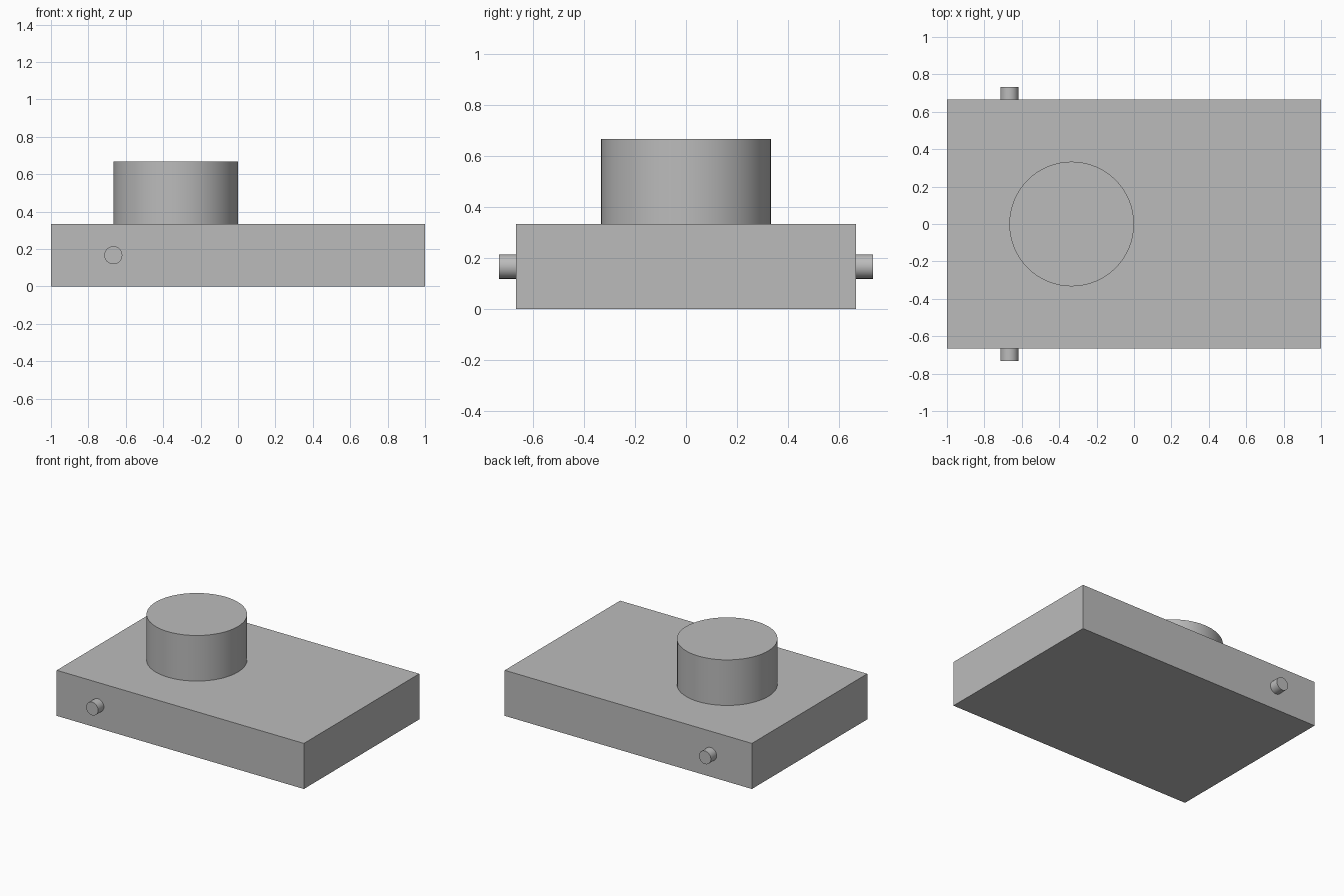
import bpy
import math

cube = bpy.data.objects.get("Cube")
if cube:
    bpy.data.objects.remove(cube, do_unlink=True)

grey = bpy.data.materials.new("plain grey")
grey.use_nodes = True
colour = (0.5, 0.5, 0.5, 1)
grey.diffuse_color = colour
grey.node_tree.nodes["Principled BSDF"].inputs["Base Color"].default_value = colour


def finish(name):
    part = bpy.context.object
    part.name = name
    part.data.materials.append(grey)
    return part


def cylinder(name, radius, depth, location, rotation=(0, 0, 0)):
    bpy.ops.mesh.primitive_cylinder_add(vertices=64, radius=radius, depth=depth,
                                        location=location, rotation=rotation)
    bpy.ops.object.shade_smooth_by_angle(angle=math.radians(30))
    return finish(name)


third = 1 / 3

# Flat rectangular body
bpy.ops.mesh.primitive_cube_add(size=1, location=(0, 0, third / 2))
body = finish("body")
body.scale = (2, 4 * third, third)
bpy.ops.object.transform_apply(location=False, rotation=False, scale=True)

# Round drum standing on the body
cylinder("drum", third, third, (-third, 0, 1.5 * third))

# Small pegs on the front and back sides
for name, side in (("front_peg", -1), ("back_peg", 1)):
    cylinder(name, 0.048, third / 5, (-2 * third, side * 0.7, third / 2),
             (math.radians(90), 0, 0))
